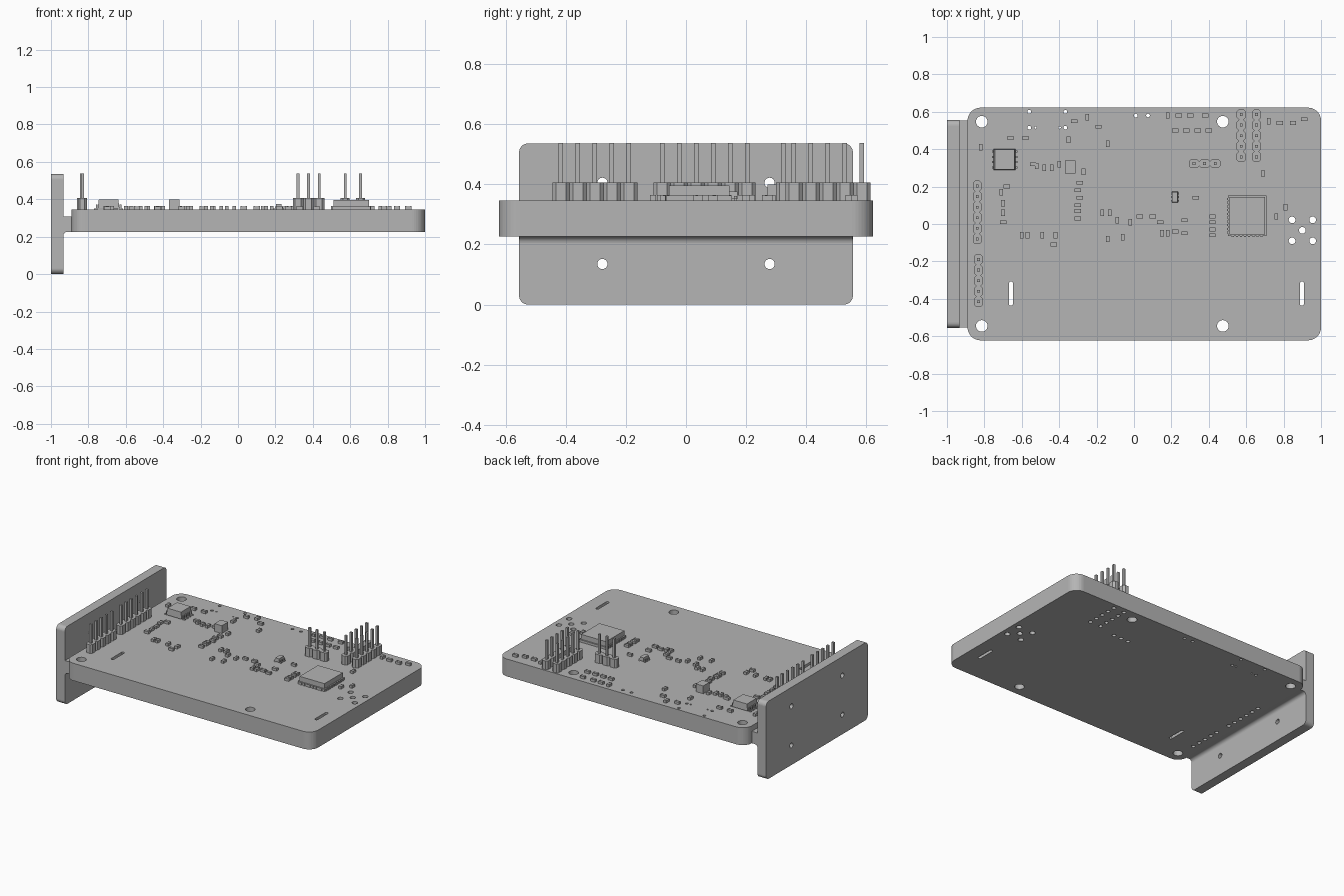
import bpy, bmesh, math
from mathutils import Matrix, Vector

if "Cube" in bpy.data.objects:
    bpy.data.objects.remove(bpy.data.objects["Cube"])

grey = bpy.data.materials.new("plain grey")
grey.use_nodes = True
grey.diffuse_color = (0.46, 0.46, 0.46, 1)
grey.node_tree.nodes["Principled BSDF"].inputs["Base Color"].default_value = grey.diffuse_color

TOP = 0.346      # upper face of the board
BOTTOM = 0.226   # lower face of the board
PITCH = 0.0565   # pin spacing


def box(bm, centre, size, radius=0, axis=2, segments=1):
    """Box whose edges along one axis can be chamfered or rounded."""
    mat = Matrix.Translation(centre) @ Matrix.Diagonal((*size, 1))
    verts = bmesh.ops.create_cube(bm, size=1, matrix=mat)["verts"]
    if radius:
        edges = {e for v in verts for e in v.link_edges
                 if abs((e.verts[0].co - e.verts[1].co).normalized()[axis]) > 0.9}
        bmesh.ops.bevel(bm, geom=list(edges), offset=radius, segments=segments,
                        profile=0.5, affect="EDGES", clamp_overlap=True)


def standing(bm, x, y, sx, sy, height, base=TOP, radius=0):
    """Box resting on the board."""
    box(bm, (x, y, base + height / 2), (sx, sy, height), radius)


def drill(bm, centre, radius, depth, axis="Z"):
    turn = Matrix.Rotation(math.pi / 2, 4, "Y") if axis == "X" else Matrix()
    bmesh.ops.create_cone(bm, cap_ends=True, segments=24, radius1=radius, radius2=radius,
                          depth=depth, matrix=Matrix.Translation(centre) @ turn)


def finish(bm, name, smooth=False):
    mesh = bpy.data.meshes.new(name)
    bmesh.ops.recalc_face_normals(bm, faces=bm.faces)
    bm.to_mesh(mesh)
    bm.free()
    obj = bpy.data.objects.new(name, mesh)
    bpy.context.collection.objects.link(obj)
    mesh.materials.append(grey)
    bpy.ops.object.select_all(action="DESELECT")
    obj.select_set(True)
    bpy.context.view_layer.objects.active = obj
    if smooth:
        bpy.ops.object.shade_smooth_by_angle(angle=math.radians(35))
    return obj


def cut(target, cutter_bm):
    cutter = finish(cutter_bm, "hole_cutter")
    cutter.hide_render = True
    bpy.context.view_layer.objects.active = target
    mod = target.modifiers.new("holes", "BOOLEAN")
    mod.operation, mod.solver, mod.object = "DIFFERENCE", "EXACT", cutter
    bpy.ops.object.modifier_apply(modifier=mod.name)
    bpy.data.objects.remove(cutter)


# Pin rows: name, centre of the first pin, step direction, pin count
headers = [
    ("left_rear_header", (-0.838, 0.203), (0, -1), 6),
    ("left_front_header", (-0.832, -0.19), (0, -1), 5),
    ("inner_twin_header", (0.573, 0.585), (0, -1), 5),
    ("outer_twin_header", (0.655, 0.585), (0, -1), 5),
    ("short_header", (0.321, 0.323), (1, 0), 3),
]
pin_spots = []
for name, start, step, count in headers:
    bm = bmesh.new()
    for i in range(count):
        p = Vector(start) + Vector(step) * PITCH * i
        pin_spots.append(p)
        sx, sy = (PITCH, 0.048) if step[0] else (0.048, PITCH)
        standing(bm, p.x, p.y, sx, sy, 0.06, radius=0.012)
        standing(bm, p.x, p.y, 0.015, 0.015, 0.192)
    finish(bm, name)

# Board with rounded corners
bm = bmesh.new()
box(bm, (0.055, 0, (TOP + BOTTOM) / 2), (1.89, 1.244, TOP - BOTTOM), 0.07, 2, 10)
board = finish(bm, "board")

# Board holes: radius, positions
holes = {
    0.031: [(x, y) for x in (-0.814, 0.475) for y in (-0.545, 0.547)],
    0.018: [(0.9, -0.034)] + [(x, y) for x in (0.845, 0.955) for y in (0.022, -0.09)],
    0.01: [(x, y) for x in (-0.56, -0.367) for y in (0.6, 0.515)] + [(0.01, 0.58), (0.075, 0.58)],
    0.006: [(-0.526, 0.515), (-0.397, 0.515)],
    0.013: [tuple(p) for p in pin_spots],
}
bm = bmesh.new()
mid = (TOP + BOTTOM) / 2
for radius, spots in holes.items():
    for x, y in spots:
        drill(bm, (x, y, mid), radius, 0.3)
for x in (-0.658, 0.898):
    box(bm, (x, -0.372, mid), (0.021, 0.13, 0.3), 0.0098, 2, 5)
cut(board, bm)
bpy.ops.object.shade_smooth_by_angle(angle=math.radians(35))

# Upright end plate with four screw holes
bm = bmesh.new()
box(bm, (-0.967, 0, 0.268), (0.066, 1.11, 0.536), 0.03, 0, 8)
plate = finish(bm, "end_plate")
bm = bmesh.new()
for y in (-0.278, 0.278):
    for z in (0.135, 0.405):
        drill(bm, (-0.967, y, z), 0.017, 0.2, "X")
cut(plate, bm)
bpy.ops.object.shade_smooth_by_angle(angle=math.radians(35))

# Bridge joining plate and board, with a fillet underneath
bm = bmesh.new()
fillet = 0.022
profile = [(-0.94, 0.308), (-0.88, 0.308), (-0.88, BOTTOM)]
for i in range(7):
    a = math.pi / 2 * (1 + i / 6)
    profile.append((-0.934 + fillet + fillet * math.cos(a), BOTTOM - fillet + fillet * math.sin(a)))
profile.append((-0.94, BOTTOM - fillet))
face = bm.faces.new([bm.verts.new((x, -0.553, z)) for x, z in profile])
ext = bmesh.ops.extrude_face_region(bm, geom=[face])["geom"]
bmesh.ops.translate(bm, vec=(0, 1.106, 0), verts=[g for g in ext if isinstance(g, bmesh.types.BMVert)])
finish(bm, "bridge", True)

# Large module: base with edge pads and a raised lid
bm = bmesh.new()
mx, my = 0.605, 0.044
standing(bm, mx, my, 0.205, 0.218, 0.016)
standing(bm, mx, my, 0.19, 0.2, 0.05)
for i in range(10):
    for side in (-1, 1):
        standing(bm, mx + side * 0.103, my + (i - 4.5) * 0.02, 0.008, 0.011, 0.018)
for i in range(8):
    standing(bm, mx + (i - 3.5) * 0.022, my - 0.109, 0.011, 0.008, 0.018)
finish(bm, "large_module")


def chip(name, x, y, sx, sy, height, rows, pitch, reach):
    """Chip body with tapered top and bent legs on both sides."""
    bm = bmesh.new()
    lift = 0.006
    standing(bm, x, y, sx, sy, height - lift, TOP + lift)
    for v in bm.verts:
        if v.co.z > TOP + height - 0.001:
            v.co.x = x + (v.co.x - x) * 0.9
            v.co.y = y + (v.co.y - y) * 0.94
    for side in (-1, 1):
        for i in range(rows):
            ly = y + (i - (rows - 1) / 2) * pitch
            standing(bm, x + side * (sx / 2 + reach / 2), ly, reach, 0.01, 0.006)
            standing(bm, x + side * (sx / 2 + reach / 4), ly, reach / 2, 0.01, height / 2)
    finish(bm, name)


chip("eight_leg_chip", -0.692, 0.345, 0.116, 0.112, 0.052, 4, 0.028, 0.02)
chip("six_leg_chip", 0.218, 0.144, 0.032, 0.058, 0.03, 3, 0.02, 0.011)

# Square block component
bm = bmesh.new()
standing(bm, -0.341, 0.305, 0.056, 0.068, 0.054)
finish(bm, "square_block")

# Small surface parts, positions in hundredths of a unit
along_x = [(-66, 46), (-58, 46), (-54, 32), (-32, 55), (-19, 52), (-29, 22), (-30, 18),
           (-29, 14), (-30, 10), (-30, 7), (-30, 3), (-68, 20), (-70, 1), (-43, -11),
           (3, 4), (10, 4), (14, 1), (22, -4), (27, 2), (27, -5), (33, 14), (42, 4),
           (42, 1), (42, -3), (42, -6), (24, 58), (30, 58), (38, 58), (22, 50), (28, 50),
           (34, 50), (40, 50), (78, 54), (85, 54), (91, 56)]
along_y = [(-82, 41), (-52, 31), (-48, 30), (-44, 30), (-40, 32), (-27, 28), (-35, 45),
           (-25, 57), (-14, 43), (-71, 17), (-70, 11), (-70, 6), (-60, -6), (-57, -6),
           (-49, -6), (-42, -6), (-17, 6), (-13, 6), (-9, 2), (-2, 1), (-14, -8), (-6, -7),
           (15, -5), (18, -5), (18, 58), (72, 55), (69, 27), (76, 4), (81, 9)]
bm = bmesh.new()
length, width, cap = 0.034, 0.02, 0.008
for spots, d in ((along_x, Vector((1, 0))), (along_y, Vector((0, 1)))):
    for spot in spots:
        c = Vector(spot) / 100
        body = d * (length - 2 * cap) + d.yx * width
        end = d * cap + d.yx * width
        standing(bm, *c, *body, 0.016)
        for side in (-1, 1):
            standing(bm, *(c + d * side * (length - cap) / 2), *end, 0.018)
finish(bm, "small_parts")
